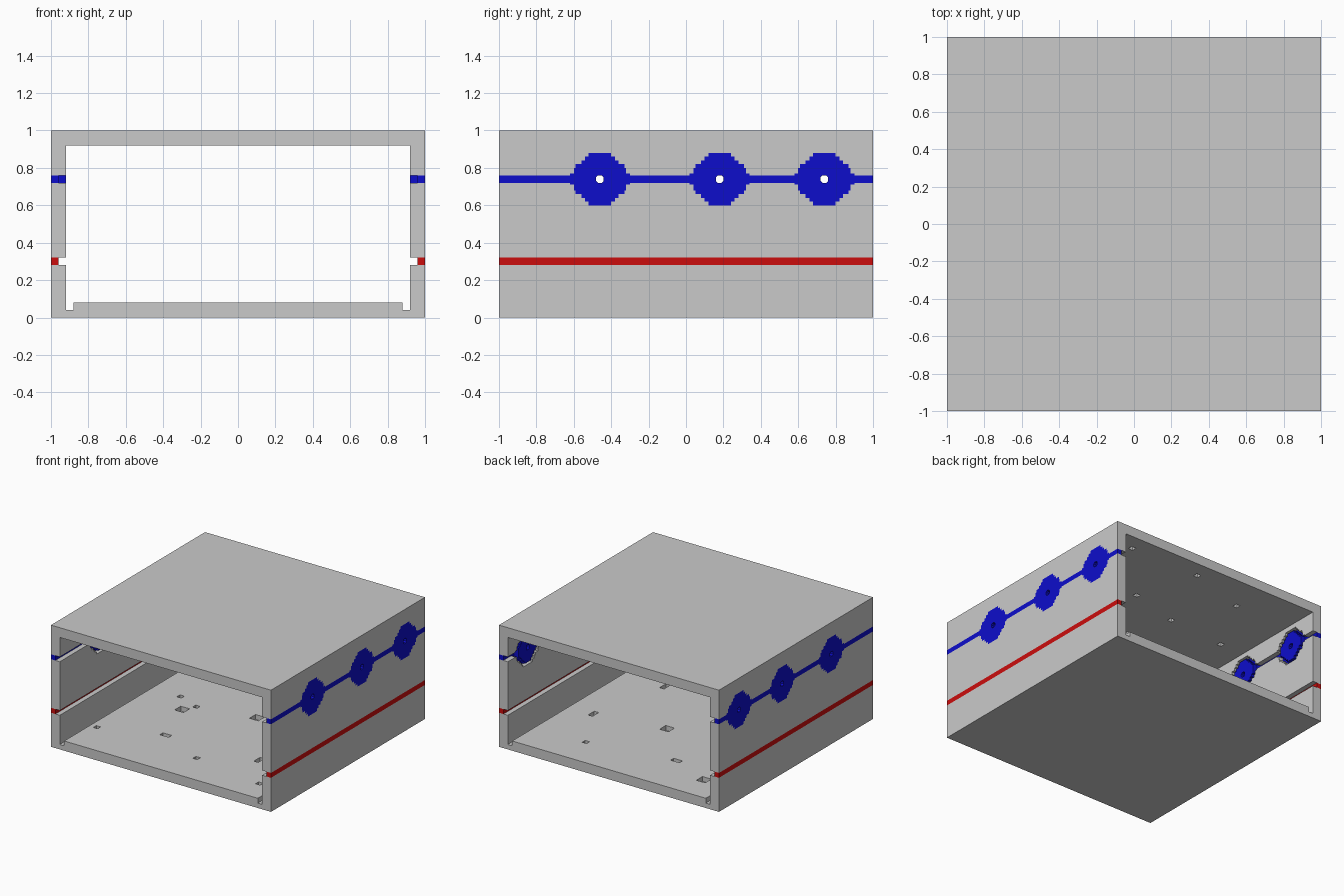
import bpy, bmesh

if "Cube" in bpy.data.objects:
    bpy.data.objects.remove(bpy.data.objects["Cube"])


def material(name, rgb):
    m = bpy.data.materials.new(name)
    m.diffuse_color = (*rgb, 1)
    m.use_nodes = True
    m.node_tree.nodes["Principled BSDF"].inputs["Base Color"].default_value = m.diffuse_color
    return m


GREY = material("wall grey", (0.59, 0.59, 0.59))
BLUE = material("band blue", (0.004, 0.004, 0.6))
RED = material("stripe red", (0.6, 0.004, 0.004))


def add_prism(bm, profile, lo, hi, axis):
    """Extrude a 2D profile along x (profile in y,z) or y (profile in x,z)."""
    def put(a, b, t):
        return (t, a, b) if axis == "x" else (a, t, b)
    start = bm.faces.new([bm.verts.new(put(a, b, lo)) for a, b in profile])
    ext = bmesh.ops.extrude_face_region(bm, geom=[start], use_keep_orig=True)
    moved = [g for g in ext["geom"] if isinstance(g, bmesh.types.BMVert)]
    shift = (hi - lo, 0, 0) if axis == "x" else (0, hi - lo, 0)
    bmesh.ops.translate(bm, verts=moved, vec=shift)


def prisms(name, parts, mat, mirror=False):
    bm = bmesh.new()
    for p in parts:
        add_prism(bm, *p)
    bmesh.ops.recalc_face_normals(bm, faces=bm.faces[:])
    me = bpy.data.meshes.new(name)
    bm.to_mesh(me)
    bm.free()
    ob = bpy.data.objects.new(name, me)
    bpy.context.collection.objects.link(ob)
    if mat:
        me.materials.append(mat)
    if mirror:
        ob.modifiers.new("both sides", "MIRROR")
    return ob


def rect(a0, a1, b0, b1):
    return [(a0, b0), (a1, b0), (a1, b1), (a0, b1)]


MID = 0.74                       # height of the blue band
CENTRES = [-0.46, 0.18, 0.74]    # gear positions along y
# stepped gear outline: (half width, height above the band middle)
OUTER = [(0.16, 0.03), (0.14, 0.06), (0.13, 0.08), (0.10, 0.10), (0.08, 0.12), (0.06, 0.14)]
INNER = [(0.12, 0.04), (0.10, 0.06), (0.08, 0.08), (0.06, 0.10), (0.04, 0.12)]


def stairs(c, steps, base):
    """Stepped outline from left to right over a gear centred at c."""
    left, h = [], base
    for w, top in steps:
        left += [(-w, h), (-w, top)]
        h = top
    right = [(-a, b) for a, b in reversed(left)]
    return [(c + a, b) for a, b in left + right]


def flip(points, sign):
    return [(y, MID + sign * h) for y, h in points]


edge = [(-1, 0.02)]
for c in CENTRES:
    edge += stairs(c, OUTER, 0.02)
edge += [(1, 0.02)]


def notch(c):
    """Hub hole, right to left."""
    return [(c + 0.02, 0), (c + 0.02, 0.01), (c + 0.01, 0.02),
            (c - 0.01, 0.02), (c - 0.02, 0.01), (c - 0.02, 0)]


band_half = edge + [(1, 0)] + [p for c in reversed(CENTRES) for p in notch(c)] + [(-1, 0)]

# side walls, cut around the band and the red stripe
prisms("side_walls", [
    (rect(-1, 1, 0, 0.28), 0.92, 1, "x"),
    (flip(edge, -1) + [(1, 0.32), (-1, 0.32)], 0.92, 1, "x"),
    (flip(edge, 1) + [(1, 1), (-1, 1)], 0.92, 1, "x"),
], GREY, True)
# blue band with gears, flush outside and recessed inside
prisms("blue_gear_band", [(flip(band_half, s), 0.96, 1, "x") for s in (1, -1)], BLUE, True)
# smaller gears standing in the inner pockets
prisms("inner_gears", [
    (flip(stairs(c, INNER, 0) + notch(c), s), 0.92, 0.96, "x")
    for c in CENTRES for s in (1, -1)], BLUE, True)
# red stripe
prisms("red_stripe", [(rect(-1, 1, 0.28, 0.32), 0.96, 1, "x")], RED, True)

# floor with a narrow channel along each wall, and ceiling
floor_profile = [(-0.92, 0), (0.92, 0), (0.92, 0.04), (0.88, 0.04),
                 (0.88, 0.08), (-0.88, 0.08), (-0.88, 0.04), (-0.92, 0.04)]
floor = prisms("floor", [(floor_profile, -1, 1, "y")], GREY)
ceiling = prisms("ceiling", [(rect(-0.92, 0.92, 0.92, 1), -1, 1, "y")], GREY)

# small square pits: (x, y, width in x, width in y)
S, L = 0.04, 0.08
floor_pits = [(-0.62, 0.14, S, S), (-0.48, -0.04, L, L), (-0.42, 0.06, S, S),
              (-0.32, -0.48, L, S), (0.10, -0.68, S, S), (-0.82, -0.66, S, S),
              (0.50, -0.44, S, L), (0.74, -0.78, S, S), (0.66, 0.26, S, L),
              (0.06, 0.16, L, L), (0.42, 0.70, S, S), (-0.32, 0.58, L, S),
              (-0.68, 0.74, L, L)]
ceiling_pits = [(0.74, 0.86, S, S), (0.10, 0.86, S, S), (-0.42, 0.70, S, S),
                (0.26, 0.34, S, S), (-0.18, 0.22, S, S), (-0.70, 0.18, S, S),
                (-0.06, -0.14, S, S)]


def cut_pits(target, pits, z0, z1):
    cutter = prisms(target.name + "_pit_cutter", [
        (rect(x - w / 2, x + w / 2, z0, z1), y - d / 2, y + d / 2, "y")
        for x, y, w, d in pits], None)
    cutter.hide_render = True
    cutter.hide_set(True)
    mod = target.modifiers.new("pits", "BOOLEAN")
    mod.operation = "DIFFERENCE"
    mod.solver = "EXACT"
    mod.object = cutter


cut_pits(floor, floor_pits, 0.04, 0.12)
cut_pits(ceiling, ceiling_pits, 0.88, 0.96)
